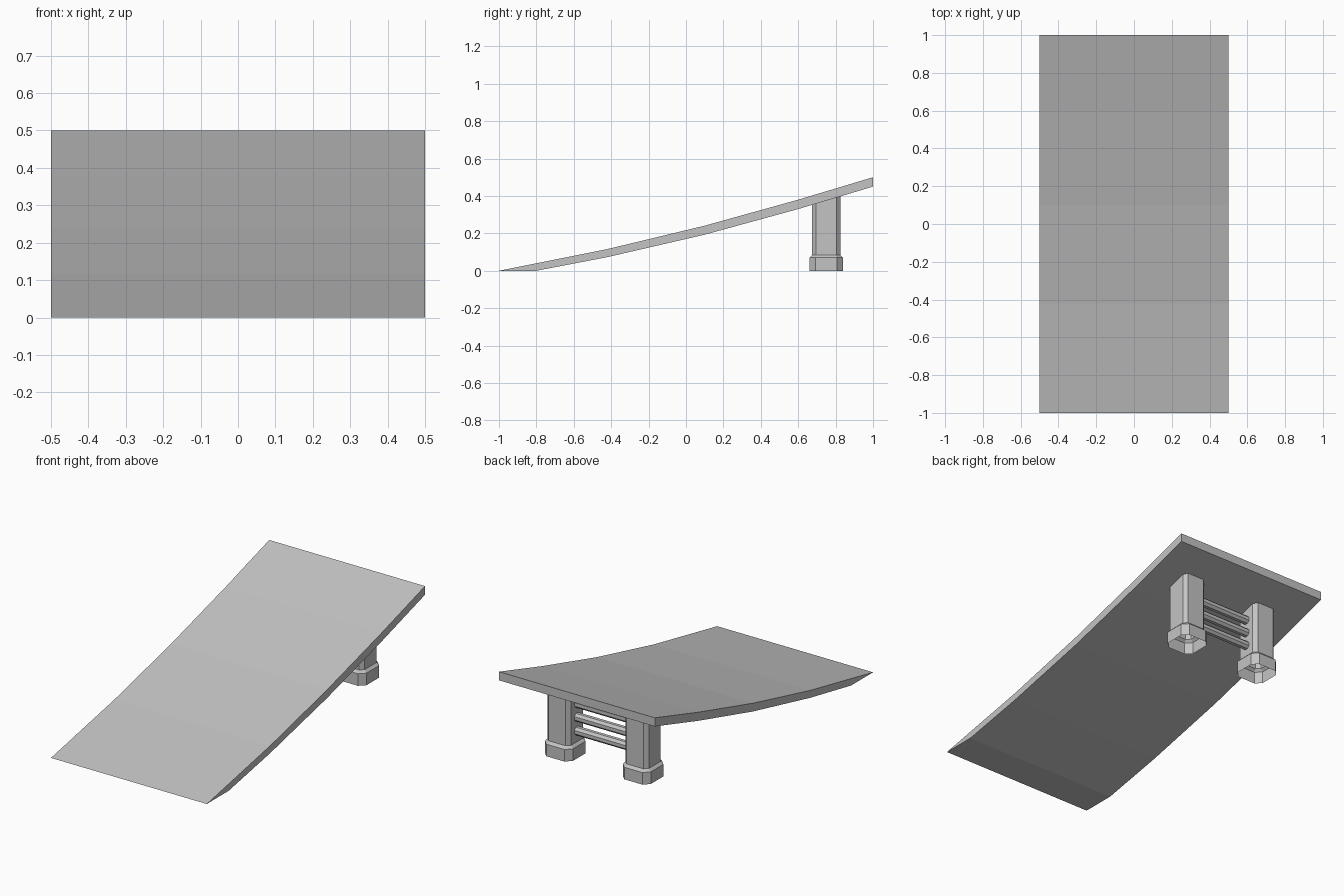
import bpy
import bmesh
import math
from mathutils import Matrix

cube = bpy.data.objects.get("Cube")
if cube:
    bpy.data.objects.remove(cube, do_unlink=True)

# One plain grey for everything
grey = bpy.data.materials.new("concrete_grey")
grey.use_nodes = True
COLOUR = (0.55, 0.55, 0.55, 1)
grey.diffuse_color = COLOUR
grey.node_tree.nodes["Principled BSDF"].inputs["Base Color"].default_value = COLOUR


def finish(name, bm):
    bmesh.ops.recalc_face_normals(bm, faces=bm.faces)
    mesh = bpy.data.meshes.new(name)
    bm.to_mesh(mesh)
    bm.free()
    mesh.materials.append(grey)
    obj = bpy.data.objects.new(name, mesh)
    bpy.context.collection.objects.link(obj)
    return obj


def bridge(bm, a, b):
    for i in range(len(a)):
        j = (i + 1) % len(a)
        bm.faces.new((a[i], a[j], b[j], b[i]))


# Deck: curved side profile extruded across the width
TOP = [(-1, 0), (-0.42, 0.116), (0.1, 0.241), (0.6, 0.38), (1, 0.5)]
UNDER = [(1, 0.45), (0.6, 0.33), (0.1, 0.193), (-0.42, 0.073), (-0.8, 0)]
bm = bmesh.new()
sides = [[bm.verts.new((x, y, z)) for y, z in TOP + UNDER] for x in (-0.5, 0.5)]
bridge(bm, *sides)
for side in sides:
    bm.faces.new(side)
finish("ramp_deck", bm)

# Pillars: open chamfered-square tubes with a wider foot, tops sloped into the deck
PILLAR_X, PILLAR_Y = 0.25, 0.75
SECTIONS = [(0.09, 0.032, 0), (0.09, 0.032, 0.07),
            (0.075, 0.021, 0.085), (0.075, 0.021, 0.39)]


def octagon(half, cut):
    k = half - cut
    return [(half, -k), (half, k), (k, half), (-k, half),
            (-half, k), (-half, -k), (-k, -half), (k, -half)]


for name, sign in (("left_pillar", 1), ("right_pillar", -1)):
    bm = bmesh.new()
    rings = []
    for half, cut, z in SECTIONS:
        slope = 0.3 if z > 0.3 else 0
        rings.append([bm.verts.new((sign * PILLAR_X + x, PILLAR_Y + y, z + slope * y))
                      for x, y in octagon(half, cut)])
    for lower, upper in zip(rings, rings[1:]):
        bridge(bm, lower, upper)
    finish(name, bm)

# Rails: three eight-sided bars joining the pillars
for name, z in (("lower_rail", 0.15), ("middle_rail", 0.23), ("upper_rail", 0.31)):
    bm = bmesh.new()
    place = (Matrix.Translation((0, PILLAR_Y, z))
             @ Matrix.Rotation(math.pi / 2, 4, 'Y')
             @ Matrix.Rotation(math.pi / 8, 4, 'Z'))
    bmesh.ops.create_cone(bm, cap_ends=True, segments=8, radius1=0.025,
                          radius2=0.025, depth=0.36, matrix=place)
    finish(name, bm)
